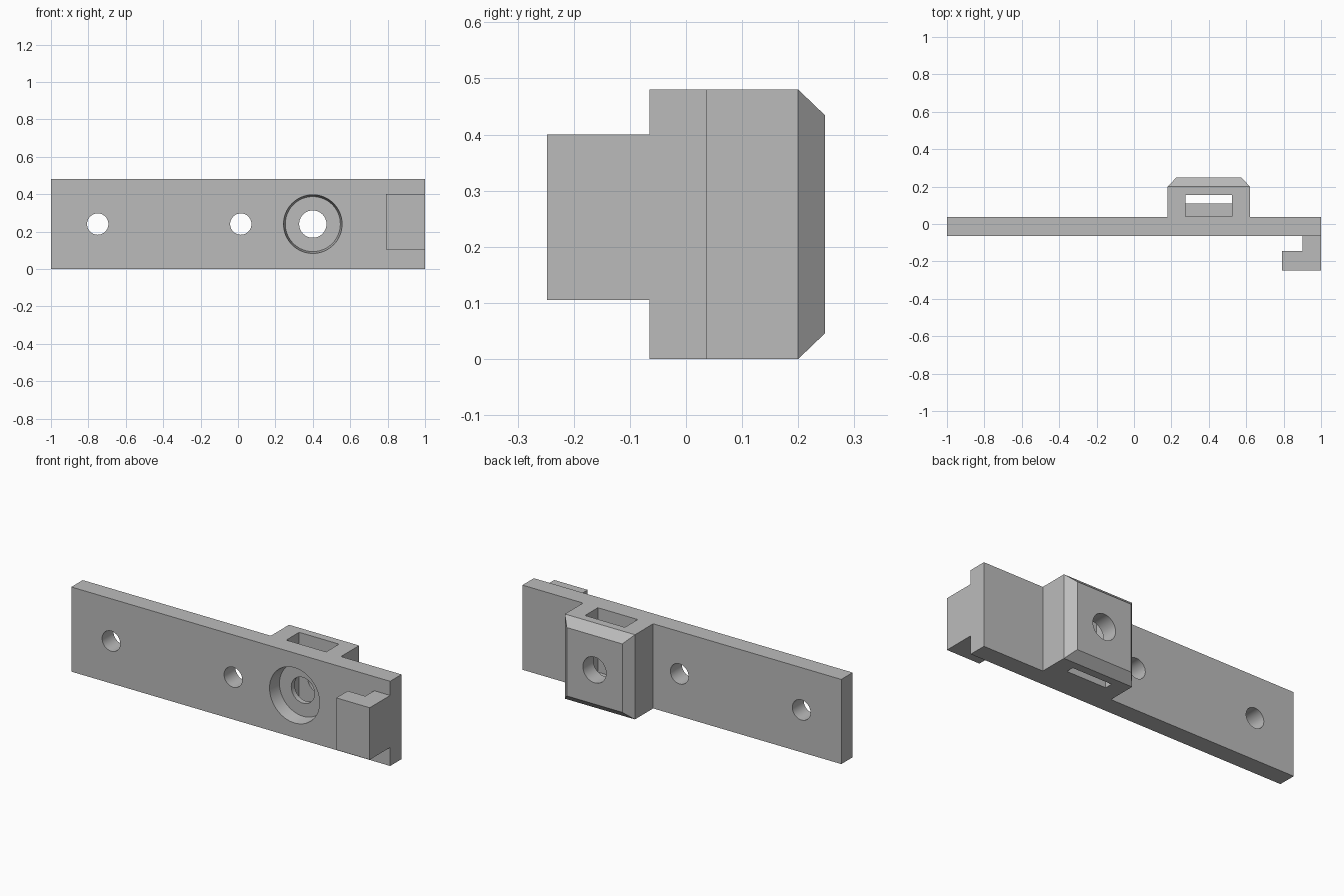
import bpy
import bmesh
import math
from mathutils import Matrix, Vector

if "Cube" in bpy.data.objects:
    bpy.data.objects.remove(bpy.data.objects["Cube"], do_unlink=True)

grey = bpy.data.materials.new("plain grey")
grey.use_nodes = True
grey.diffuse_color = (0.5, 0.5, 0.5, 1)
grey.node_tree.nodes["Principled BSDF"].inputs["Base Color"].default_value = (0.5, 0.5, 0.5, 1)

HEIGHT = 0.48
MID = HEIGHT / 2
FRONT, BACK = -0.065, 0.037


def finish(name, bm):
    bmesh.ops.recalc_face_normals(bm, faces=bm.faces)
    mesh = bpy.data.meshes.new(name)
    bm.to_mesh(mesh)
    bm.free()
    mesh.materials.append(grey)
    obj = bpy.data.objects.new(name, mesh)
    bpy.context.collection.objects.link(obj)
    return obj


def prism(name, outline, z0, z1):
    """Extrude an outline in plan from z0 up to z1."""
    bm = bmesh.new()
    face = bm.faces.new([bm.verts.new((x, y, z0)) for x, y in outline])
    grown = bmesh.ops.extrude_face_region(bm, geom=[face])
    verts = [v for v in grown["geom"] if isinstance(v, bmesh.types.BMVert)]
    bmesh.ops.translate(bm, verts=verts, vec=(0, 0, z1 - z0))
    return finish(name, bm)


def box(name, x0, x1, y0, y1, z0, z1):
    return prism(name, [(x0, y0), (x1, y0), (x1, y1), (x0, y1)], z0, z1)


def bore(name, x, y0, y1, r0, r1):
    """Round cutter along y, with radius r0 at y0 and r1 at y1."""
    bm = bmesh.new()
    turn = Matrix.Translation((x, (y0 + y1) / 2, MID)) @ Matrix.Rotation(-math.pi / 2, 4, "X")
    bmesh.ops.create_cone(bm, cap_ends=True, segments=64, radius1=r0,
                          radius2=r1, depth=y1 - y0, matrix=turn)
    return finish(name, bm)


def combine(target, other, operation):
    mod = target.modifiers.new(other.name, "BOOLEAN")
    mod.operation = operation
    mod.solver = "EXACT"
    mod.object = other
    bpy.context.view_layer.objects.active = target
    bpy.ops.object.modifier_apply(modifier=mod.name)
    bpy.data.objects.remove(other, do_unlink=True)


# Plate with the raised nut housing in one plan outline
body = prism("mounting_plate", [
    (-1, FRONT), (1, FRONT), (1, BACK), (0.62, BACK), (0.62, 0.2),
    (0.18, 0.2), (0.18, BACK), (-1, BACK)], 0, HEIGHT)

# Bevelled back of the housing: pull the rear face in on all sides
bm = bmesh.new()
bm.from_mesh(body.data)
rear = max(bm.faces, key=lambda f: f.calc_center_median().y)
center = rear.calc_center_median()
grown = bmesh.ops.extrude_face_region(bm, geom=[rear])
for v in [g for g in grown["geom"] if isinstance(g, bmesh.types.BMVert)]:
    d = v.co - center
    v.co -= Vector((math.copysign(0.046, d.x), -0.048, math.copysign(0.046, d.z)))
if rear.is_valid:
    bmesh.ops.delete(bm, geom=[rear], context="FACES_ONLY")
bmesh.ops.recalc_face_normals(bm, faces=bm.faces)
bm.to_mesh(body.data)
bm.free()

# Hooked catch on the front of the left end
hook = prism("hook", [
    (1, FRONT + 0.02), (0.9, FRONT + 0.02), (0.9, -0.145), (0.79, -0.145),
    (0.79, -0.248), (1, -0.248)], 0.105, 0.4)
combine(body, hook, "UNION")

# Screw holes, counterbore, nut pocket and the narrow slot below it
cutters = [
    bore("screw_hole_outer", -0.75, -0.3, 0.3, 0.057, 0.057),
    bore("screw_hole_inner", 0.015, -0.3, 0.3, 0.057, 0.057),
    bore("bolt_hole", 0.4, -0.3, 0.3, 0.073, 0.073),
    bore("counterbore", 0.4, FRONT - 0.01, 0.01, 0.158, 0.147),
    box("nut_pocket", 0.275, 0.525, 0.04, 0.155, 0.115, 0.6),
    box("drain_slot", 0.275, 0.525, 0.11, 0.155, -0.1, 0.2),
]
for cutter in cutters:
    combine(body, cutter, "DIFFERENCE")

# Smooth bores, sharp edges elsewhere
bpy.ops.object.select_all(action="DESELECT")
body.select_set(True)
bpy.context.view_layer.objects.active = body
bpy.ops.object.shade_smooth_by_angle(angle=math.radians(30))
